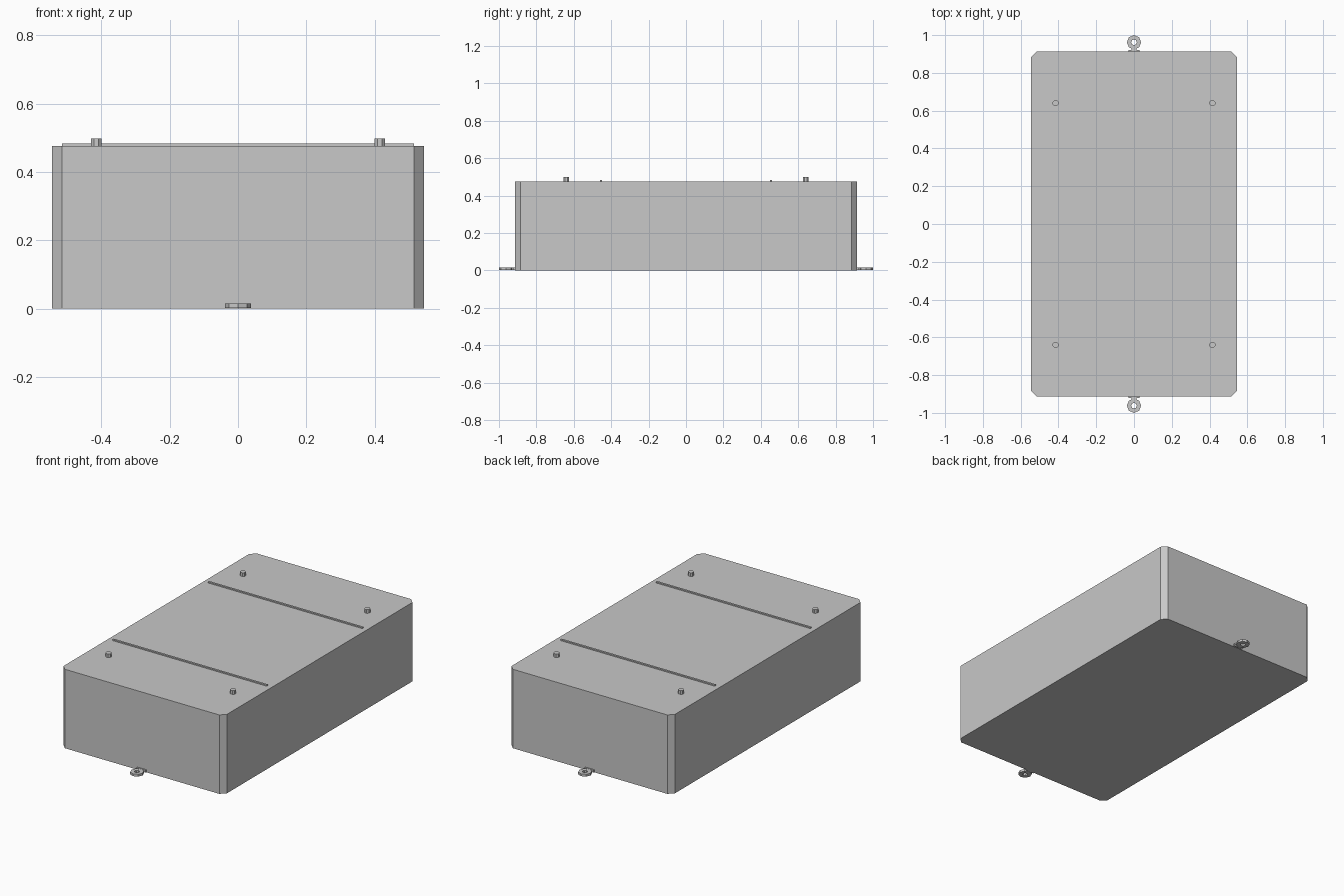
import bpy
import bmesh
import math

cube = bpy.data.objects.get("Cube")
if cube:
    bpy.data.objects.remove(cube, do_unlink=True)

GREY = (0.58, 0.58, 0.58, 1)
grey = bpy.data.materials.new("plain grey")
grey.use_nodes = True
grey.diffuse_color = GREY
grey.node_tree.nodes["Principled BSDF"].inputs["Base Color"].default_value = GREY


def prism(name, outline, z0, z1, hole=None):
    """Extrude a closed outline upwards, optionally with a matching hole."""
    bm = bmesh.new()

    def ring(points, z):
        return [bm.verts.new((x, y, z)) for x, y in points]

    def bridge(a, b):
        for i in range(len(a)):
            j = (i + 1) % len(a)
            bm.faces.new((a[i], a[j], b[j], b[i]))

    low, high = ring(outline, z0), ring(outline, z1)
    bridge(low, high)
    if hole:
        hole_low, hole_high = ring(hole, z0), ring(hole, z1)
        bridge(hole_high, hole_low)
        bridge(high, hole_high)
        bridge(hole_low, low)
    else:
        bm.faces.new(high)
        bm.faces.new(low[::-1])
    bmesh.ops.recalc_face_normals(bm, faces=bm.faces)
    mesh = bpy.data.meshes.new(name)
    bm.to_mesh(mesh)
    bm.free()
    mesh.materials.append(grey)
    obj = bpy.data.objects.new(name, mesh)
    bpy.context.collection.objects.link(obj)
    return obj


def rect(cx, cy, hx, hy):
    return [(cx - hx, cy - hy), (cx + hx, cy - hy), (cx + hx, cy + hy), (cx - hx, cy + hy)]


def octagon(cx, cy, r, turn=0.0):
    angles = [turn + i * math.pi / 4 for i in range(8)]
    return [(cx + r * math.cos(a), cy + r * math.sin(a)) for a in angles]


# Main case with chamfered upright corners
W, L, H, C = 0.545, 0.914, 0.476, 0.03
case = [(-W + C, -L), (W - C, -L), (W, -L + C), (W, L - C),
        (W - C, L), (-W + C, L), (-W, L - C), (-W, -L + C)]
prism("case", case, 0, H)

for end, side_y in (("front", -1), ("back", 1)):
    # Thin raised strip across the lid
    prism(end + "_strip", rect(0, side_y * 0.455, W - C, 0.006), H - 0.005, 0.483)

    # Mounting eyelet and its neck at the foot of the end wall
    cy = side_y * 0.962
    prism(end + "_eyelet", octagon(0, cy, 0.038), 0.002, 0.016, octagon(0, cy, 0.015))
    prism(end + "_eyelet_neck", rect(0, side_y * 0.916, 0.03, 0.006), 0.002, 0.016)
    prism(end + "_eyelet_web", rect(0, side_y * 0.925, 0.012, 0.012), 0.003, 0.015)

    # Lid pegs
    for side, side_x in (("right", -1), ("left", 1)):
        prism(f"{end}_{side}_peg", octagon(side_x * 0.415, side_y * 0.64, 0.017, math.pi / 8),
              H - 0.01, 0.498)
